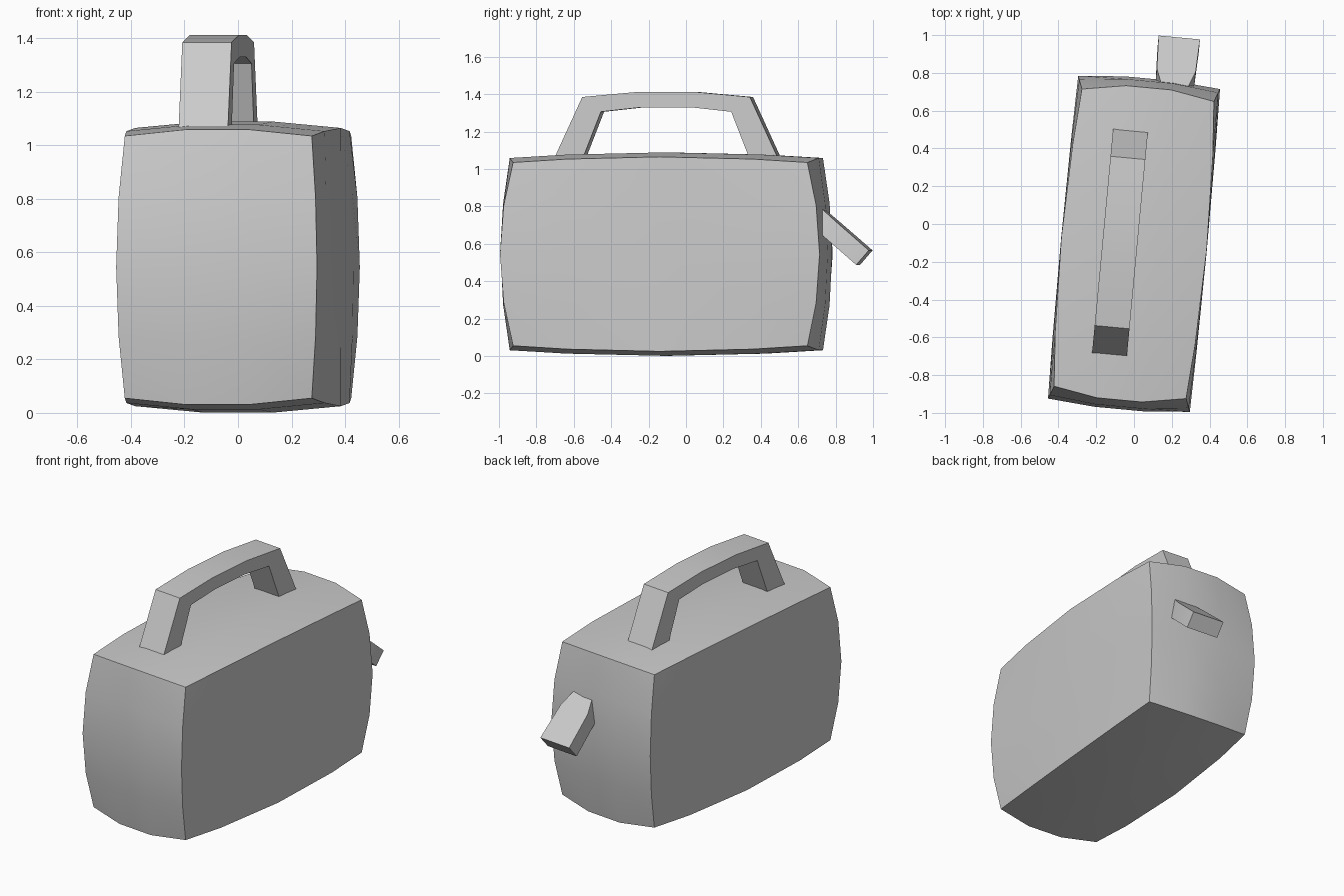
import bpy, bmesh, math
from mathutils import Vector, Matrix

if "Cube" in bpy.data.objects:
    bpy.data.objects.remove(bpy.data.objects["Cube"])

# Whole model is turned slightly about z
PLACE = Matrix.Translation((0, -0.105, 0)) @ Matrix.Rotation(math.radians(-5.35), 4, 'Z')


def finish(name, bm):
    bmesh.ops.recalc_face_normals(bm, faces=bm.faces)
    bm.transform(PLACE)
    me = bpy.data.meshes.new(name)
    bm.to_mesh(me)
    bm.free()
    ob = bpy.data.objects.new(name, me)
    bpy.context.collection.objects.link(ob)
    bpy.ops.object.select_all(action='DESELECT')
    ob.select_set(True)
    bpy.context.view_layer.objects.active = ob
    bpy.ops.object.shade_smooth_by_angle(angle=math.radians(30))
    return ob


def extrude_profile(points, offset):
    """Closed outline of 3D points, extruded by offset."""
    bm = bmesh.new()
    face = bm.faces.new([bm.verts.new(p) for p in points])
    ext = bmesh.ops.extrude_face_region(bm, geom=[face], use_keep_orig=True)
    bmesh.ops.translate(bm, vec=offset,
                        verts=[v for v in ext['geom'] if isinstance(v, bmesh.types.BMVert)])
    return bm


# Body: unit box cut into loops, then bulged on every side
bm = bmesh.new()
bmesh.ops.create_cube(bm, size=2)
cuts = {0: (-0.34, 0.34), 1: (-0.63, 0, 0.63), 2: (-0.53, 0, 0.53)}
for axis, places in cuts.items():
    n = Vector((0, 0, 0))
    n[axis] = 1
    for t in places:
        bmesh.ops.bisect_plane(bm, geom=bm.verts[:] + bm.edges[:] + bm.faces[:],
                               plane_co=n * t, plane_no=n)
for v in bm.verts:
    x, y, z = v.co
    a, b, c = 1 - x * x, 1 - y * y, 1 - z * z
    v.co = (x * (0.351 + 0.035 * b + 0.026 * c - 0.025 * b * c),
            y * (0.79 + 0.045 * a + 0.068 * c - 0.022 * a * c),
            0.545 + z * (0.49 + 0.027 * a + 0.03 * b))
finish("body", bm)

# Carrying handle: arched strap on the lid
half_outer = [(0.604, 1.05), (0.45, 1.385), (0.155, 1.412)]
half_inner = [(0.132, 1.33), (0.35, 1.306), (0.45, 1.05)]
half = half_outer + half_inner
outer = half_outer + [(-y, z) for y, z in reversed(half_outer)]
inner = [(-y, z) for y, z in reversed(half_inner)] + half_inner
inner = list(reversed(half_inner)) + [(-y, z) for y, z in half_inner]
outline = outer + inner[::-1]
finish("carry_handle", extrude_profile([(-0.167, y, z) for y, z in outline], (0.185, 0, 0)))

# Lever: tapered paddle sloping down from the back
tip = Vector((0.137, 1.11, 0.565))
along = Vector((0, -0.755, 0.655)).normalized()
side = [(0.11, 0), (0.103, 0.23), (0.062, 0.37)]
paddle = side + [(-w, s) for w, s in reversed(side)]
thick = Vector((0, -along.z, along.y)) * 0.103
finish("lever", extrude_profile([tip + Vector((w, 0, 0)) + along * s for w, s in paddle], thick))
